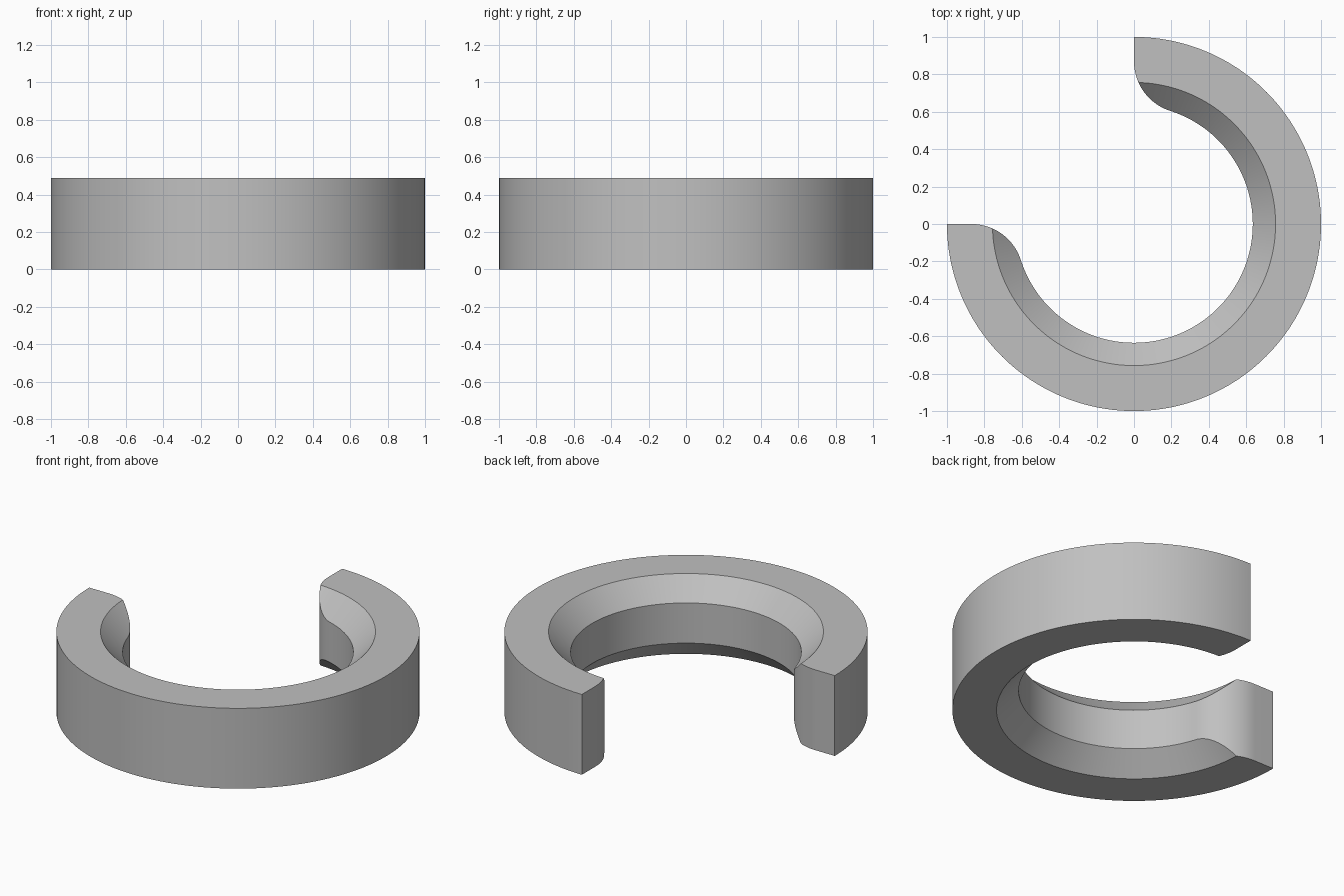
import bpy, bmesh
from math import sin, cos, pi, hypot, atan2, radians

cube = bpy.data.objects.get("Cube")
if cube:
    bpy.data.objects.remove(cube, do_unlink=True)

HEIGHT, OUTER, INNER, CHAMFER = 0.488, 1.0, 0.635, 0.122
RIM = INNER + CHAMFER
FLAT = 0.87                                        # where the flat end meets its rounded corner
ROUND = (FLAT**2 - INNER**2) / (2 * INNER)         # corner radius tangent to the bore

# Inner outline of one half as (angle, radius): rounded end corner, then the bore
half = []
sweep = atan2(FLAT, ROUND)
STEPS = 32
for i in range(STEPS + 1):
    a = pi + sweep * i / STEPS
    x, y = ROUND + ROUND * cos(a), FLAT + ROUND * sin(a)
    half.append((atan2(y, x), hypot(x, y)))
start, middle, BORE = half[-1][0], -pi / 4, 64
half += [(start + (middle - start) * i / BORE, INNER) for i in range(1, BORE + 1)]

# The other half mirrors across the diagonal
outline = half + [(-pi / 2 - a, r) for a, r in half[-2::-1]]

# Sweep a chamfered section around the outline
bm = bmesh.new()
rings = []
for angle, r in outline:
    cut = max(0, RIM - r)
    rim = max(RIM, r)
    section = [(r, cut), (r, HEIGHT - cut), (rim, HEIGHT),
               (OUTER, HEIGHT), (OUTER, 0), (rim, 0)]
    rings.append([bm.verts.new((p * cos(angle), p * sin(angle), z)) for p, z in section])
for a, b in zip(rings, rings[1:]):
    for i in range(len(a)):
        j = (i + 1) % len(a)
        bm.faces.new((a[i], a[j], b[j], b[i]))
bm.faces.new(rings[0])
bm.faces.new(rings[-1])
bmesh.ops.remove_doubles(bm, verts=bm.verts, dist=1e-5)
bmesh.ops.recalc_face_normals(bm, faces=bm.faces)

mesh = bpy.data.meshes.new("open_ring")
bm.to_mesh(mesh)
bm.free()
ring = bpy.data.objects.new("open_ring", mesh)
bpy.context.collection.objects.link(ring)

# Plain grey finish
grey = bpy.data.materials.new("grey")
grey.use_nodes = True
colour = (0.53, 0.53, 0.53, 1)
grey.diffuse_color = colour
grey.node_tree.nodes["Principled BSDF"].inputs["Base Color"].default_value = colour
mesh.materials.append(grey)

bpy.ops.object.select_all(action="DESELECT")
ring.select_set(True)
bpy.context.view_layer.objects.active = ring
bpy.ops.object.shade_smooth_by_angle(angle=radians(25))
